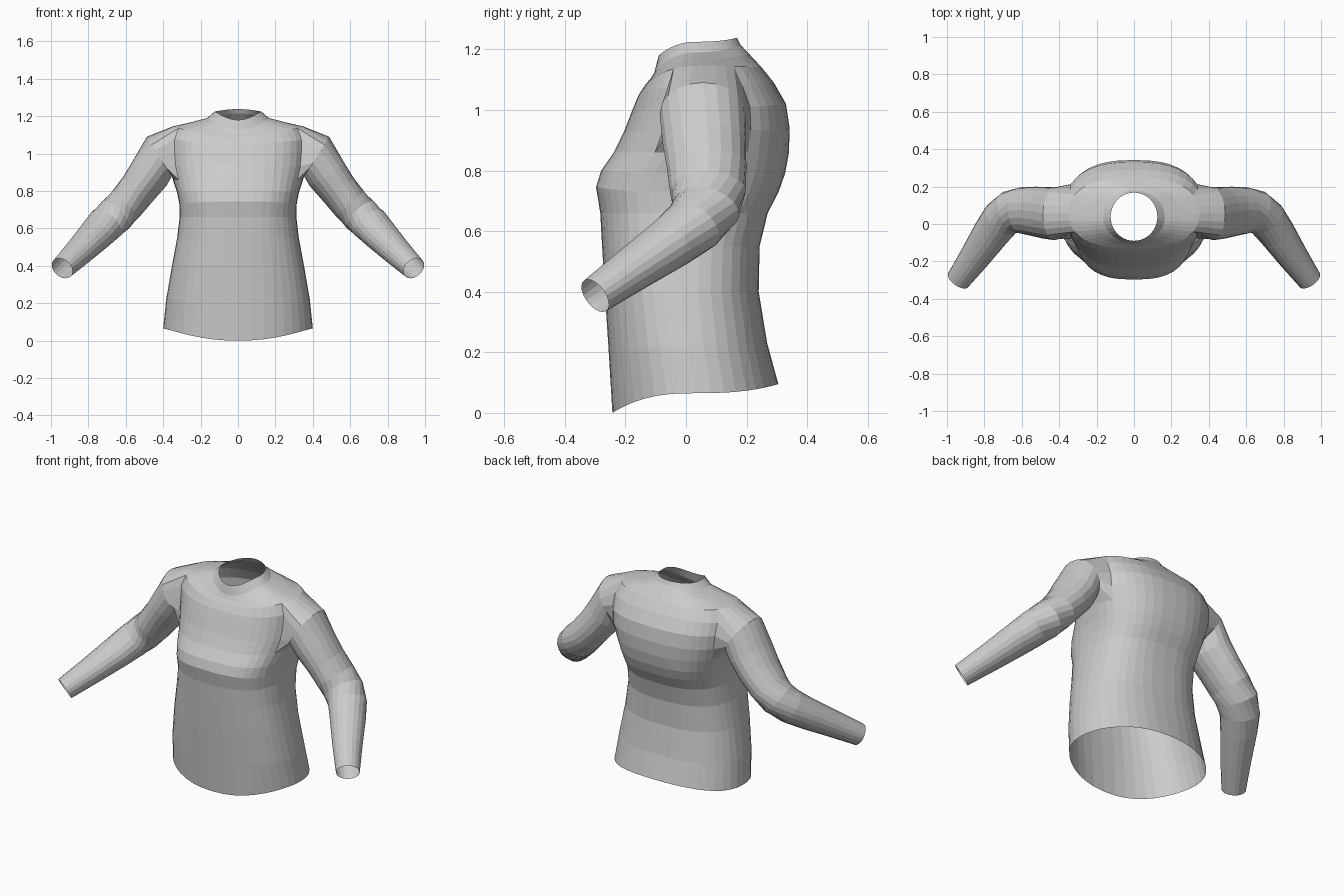
import bpy, bmesh
from math import sin, cos, pi
from mathutils import Vector

if "Cube" in bpy.data.objects:
    bpy.data.objects.remove(bpy.data.objects["Cube"])

Q = 10    # columns per quarter of the torso
H = 3     # half width of the armhole, in columns
A0, A1 = 7, 11   # torso rows at the bottom and top of the armhole

# Torso rings: z front, z side, z back, half width, y front, y back, squareness
TORSO = [
    (0.00, 0.065, 0.095, 0.400, -0.243, 0.305, 2.2),
    (0.20, 0.22, 0.23, 0.384, -0.255, 0.268, 2.3),
    (0.40, 0.40, 0.40, 0.353, -0.268, 0.240, 2.4),
    (0.55, 0.55, 0.55, 0.325, -0.277, 0.243, 2.5),
    (0.66, 0.66, 0.66, 0.312, -0.283, 0.270, 2.6),
    (0.745, 0.73, 0.73, 0.314, -0.297, 0.306, 2.7),
    (0.80, 0.79, 0.79, 0.325, -0.280, 0.327, 2.7),
    (0.86, 0.86, 0.86, 0.348, -0.238, 0.340, 2.5),
    (0.93, 0.93, 0.94, 0.365, -0.204, 0.342, 2.5),
    (1.00, 1.01, 1.02, 0.372, -0.177, 0.330, 2.5),
    (1.05, 1.08, 1.09, 0.372, -0.156, 0.290, 2.5),
    (1.085, 1.145, 1.14, 0.350, -0.133, 0.250, 2.4),
    (1.105, 1.168, 1.185, 0.250, -0.116, 0.208, 2.2),
    (1.125, 1.190, 1.215, 0.165, -0.104, 0.180, 2.0),
    (1.18, 1.225, 1.238, 0.125, -0.090, 0.168, 2.0),
]

# Sleeve rings: centre x, y, z, radius up, radius across
SLEEVE = [
    (0.420, 0.055, 0.985, 0.125, 0.142),
    (0.475, 0.060, 0.890, 0.112, 0.138),
    (0.535, 0.068, 0.810, 0.103, 0.132),
    (0.600, 0.072, 0.730, 0.100, 0.125),
    (0.655, 0.065, 0.672, 0.101, 0.116),
    (0.710, 0.025, 0.620, 0.096, 0.107),
    (0.765, -0.050, 0.562, 0.087, 0.098),
    (0.850, -0.175, 0.475, 0.074, 0.082),
    (0.940, -0.300, 0.387, 0.062, 0.065),
]


def torso_point(row, j):
    zf, zs, zb, w, yf, yb, n = row
    a = j * pi / 2 / Q
    c, s = max(cos(a), 0), sin(a)
    x = w * c ** (2 / n) if abs(j) < Q else 0
    side = 1 if s > 0 else -1
    y = (yf + yb) / 2 + (yb - yf) / 2 * side * abs(s) ** (2 / n)
    z = zs + ((zb if s > 0 else zf) - zs) * abs(s) ** 2.4
    return x, y, z


def sleeve_ring(bm, i, count):
    centres = [Vector((0.20, 0.055, 1.065))] + [Vector(r[:3]) for r in SLEEVE]
    c = centres[i + 1]
    d = (centres[min(i + 2, len(SLEEVE))] - centres[i]).normalized()
    across = Vector((0, 0, 1)).cross(d).normalized()
    up = d.cross(across)
    ru, rv = SLEEVE[i][3:]
    ring = []
    for k in range(count):
        a = 2 * pi * k / count
        ring.append(bm.verts.new(c - up * ru * cos(a) + across * rv * sin(a)))
    return ring


# Half torso with an armhole left open
bm = bmesh.new()
grid = [{j: bm.verts.new(torso_point(r, j)) for j in range(-Q, Q + 1)} for r in TORSO]
for i in range(len(TORSO) - 1):
    for j in range(-Q, Q):
        if A0 <= i < A1 and -H <= j < H:
            continue
        bm.faces.new((grid[i][j], grid[i][j + 1], grid[i + 1][j + 1], grid[i + 1][j]))

# Armhole loop, starting under the arm and going round by the back
loop = [grid[A0][j] for j in range(0, H)]
loop += [grid[i][H] for i in range(A0, A1)]
loop += [grid[A1][j] for j in range(H, -H, -1)]
loop += [grid[i][-H] for i in range(A1, A0, -1)]
loop += [grid[A0][j] for j in range(-H, 0)]

# Sleeve grown from the armhole down to the cuff
n = len(loop)
prev = loop
for i in range(len(SLEEVE)):
    ring = sleeve_ring(bm, i, n)
    for k in range(n):
        m = (k + 1) % n
        bm.faces.new((prev[k], prev[m], ring[m], ring[k]))
    prev = ring

# Remove the vertices left loose inside the armhole
bmesh.ops.delete(bm, geom=[v for v in bm.verts if not v.link_faces], context='VERTS')
bmesh.ops.recalc_face_normals(bm, faces=bm.faces)
mesh = bpy.data.meshes.new("sweater")
bm.to_mesh(mesh)
bm.free()
sweater = bpy.data.objects.new("sweater", mesh)
bpy.context.collection.objects.link(sweater)

# Mirror to the other side
mirror = sweater.modifiers.new("mirror", 'MIRROR')
mirror.use_clip = True
mirror.merge_threshold = 0.001
